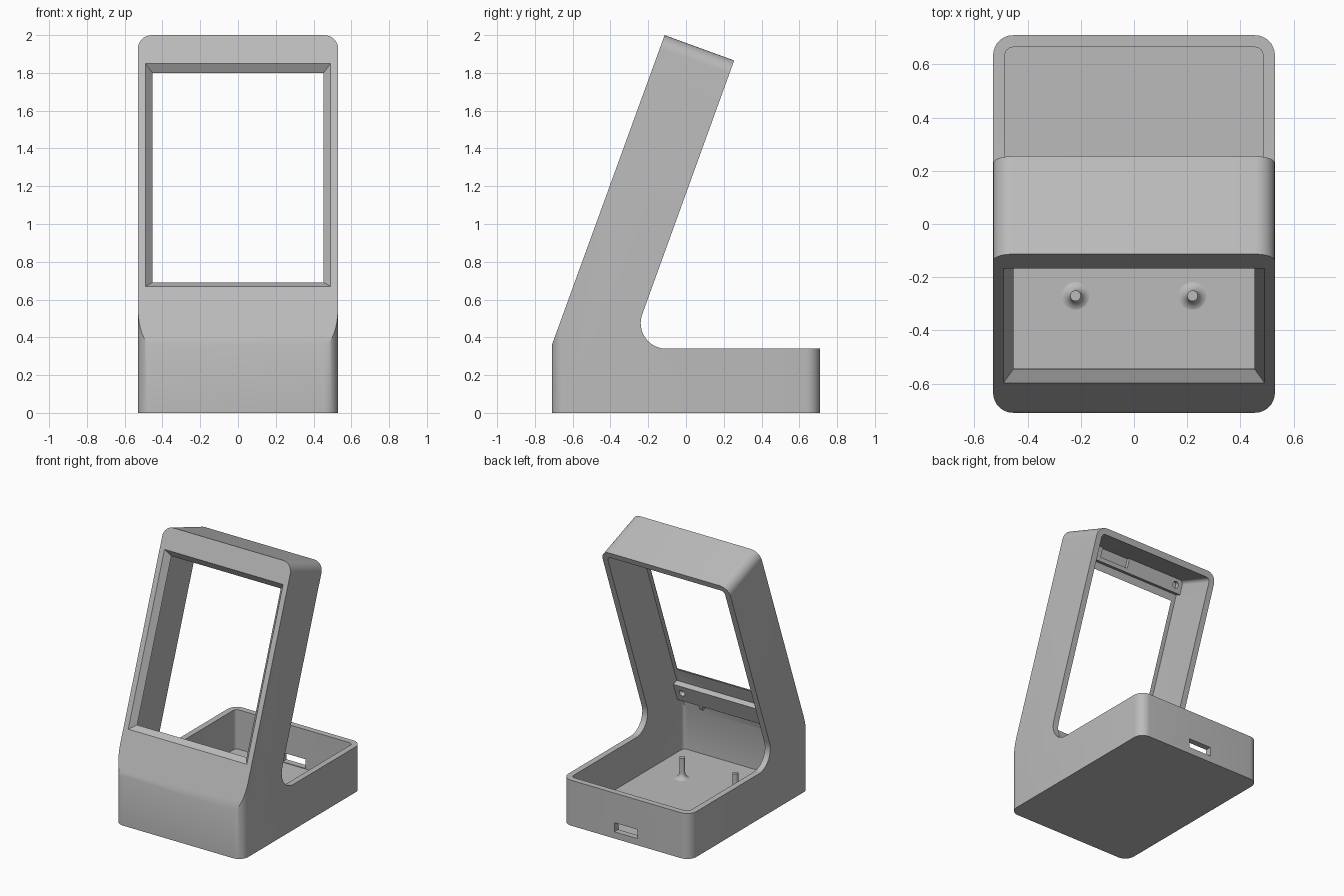
import bpy, bmesh, math
from mathutils import Matrix, Vector

cube = bpy.data.objects.get("Cube")
if cube:
    bpy.data.objects.remove(cube)

TILT = math.radians(20)
HALF_W, HALF_D, WALL, FRONT = 0.53, 0.71, 0.045, 0.042
RIM, KNEE, LENGTH = 0.34, 0.36, 1.745
# Tilted frame: local x across, y up the slope, z out of the front
SLOPE = Matrix.Translation((0, -HALF_D, KNEE)) @ Matrix.Rotation(math.pi / 2 - TILT, 4, 'X')

grey = bpy.data.materials.new("light grey plastic")
grey.use_nodes = True
grey.diffuse_color = (0.5, 0.5, 0.5, 1)
grey.node_tree.nodes["Principled BSDF"].inputs["Base Color"].default_value = (0.5, 0.5, 0.5, 1)


def finish(name, bm):
    bmesh.ops.recalc_face_normals(bm, faces=bm.faces)
    mesh = bpy.data.meshes.new(name)
    bm.to_mesh(mesh)
    bm.free()
    mesh.materials.append(grey)
    obj = bpy.data.objects.new(name, mesh)
    bpy.context.collection.objects.link(obj)
    return obj


def box(name, lo, hi, matrix=Matrix(), shrink=0):
    """Box between two corners; shrink narrows its low-z end."""
    bm = bmesh.new()
    bmesh.ops.create_cube(bm, size=1)
    lo, hi = Vector(lo), Vector(hi)
    for v in bm.verts:
        inset = shrink if v.co.z < 0 else 0
        side = [math.copysign(inset, c) for c in v.co.xy]
        v.co = [(a + b) / 2 + c * (b - a) for a, b, c in zip(lo, hi, v.co)]
        v.co.x -= side[0]
        v.co.y -= side[1]
    bm.transform(matrix)
    return finish(name, bm)


def rod(name, x, s, radius):
    bm = bmesh.new()
    bmesh.ops.create_cone(bm, cap_ends=True, segments=24, radius1=radius, radius2=radius, depth=0.06,
                          matrix=SLOPE @ Matrix.Translation((x, s, -0.085)))
    return finish(name, bm)


def body(name, profile, half_width, top_edge, radius, depth):
    """Side profile extruded across, corners rounded, front sliced along the slope."""
    bm = bmesh.new()
    face = bm.faces.new([bm.verts.new((-half_width, y, z)) for y, z in profile])
    new = bmesh.ops.extrude_face_region(bm, geom=[face])["geom"]
    bmesh.ops.translate(bm, vec=(2 * half_width, 0, 0),
                        verts=[g for g in new if isinstance(g, bmesh.types.BMVert)])
    reach = max(p[0] for p in profile)

    def rounded(edge):
        a, b = (v.co for v in edge.verts)
        if abs(a.x - b.x) > 0.01:
            return False
        upright = abs(a.y - b.y) < 1e-4 and abs(abs(a.y) - reach) < 1e-4
        return upright or all(any((Vector(p) - c.yz).length < 1e-4 for p in top_edge) for c in (a, b))

    bmesh.ops.bevel(bm, geom=[e for e in bm.edges if rounded(e)], offset=radius,
                    segments=8, profile=0.5, affect='EDGES')
    bmesh.ops.bisect_plane(bm, geom=bm.verts[:] + bm.edges[:] + bm.faces[:],
                           plane_co=SLOPE @ Vector((0, 0, -depth)),
                           plane_no=SLOPE.to_3x3() @ Vector((0, 0, 1)), clear_outer=True)
    bmesh.ops.holes_fill(bm, edges=[e for e in bm.edges if e.is_boundary], sides=0)
    return finish(name, bm)


def cut(target, *cutters):
    bpy.context.view_layer.objects.active = target
    for cutter in cutters:
        mod = target.modifiers.new("cut", 'BOOLEAN')
        mod.operation, mod.solver, mod.object = 'DIFFERENCE', 'EXACT', cutter
        bpy.ops.object.modifier_apply(modifier=mod.name)
        bpy.data.objects.remove(cutter)


def top_line(s, y):
    """Point at depth y on the line square to the slope at length s."""
    p = SLOPE @ Vector((0, s, 0))
    return (y, p.z - (y - p.y) * math.tan(TILT))


# Outer body, with a round inside bend where stand meets base
BEND = 0.135
bend = [(-0.105 + BEND * math.cos(a), RIM + BEND + BEND * math.sin(a))
        for a in (-math.pi / 2 - i * (math.pi / 2 + TILT) / 12 for i in range(13))]
top = [top_line(LENGTH, 0.255), top_line(LENGTH, -HALF_D)]
case = body("case", [(-HALF_D, 0), (HALF_D, 0), (HALF_D, RIM)] + bend + top, HALF_W, top, 0.075, 0)

# Hollow inside, open at the back and over the base
IN = HALF_D - WALL
top = [top_line(LENGTH - WALL, IN), top_line(LENGTH - WALL, -IN)]
hollow = body("hollow", [(-IN, WALL), (IN, WALL)] + top, HALF_W - WALL, top, 0.03, FRONT)

# Screen window with sloping edges, and cable slot in the back wall
window = box("window", (-0.5, 0.32, -0.062), (0.5, 1.595, 0.01), SLOPE, 0.065)
slot = box("slot", (-0.095, 0.6, 0.05), (0.095, 0.8, 0.118))
cut(case, hollow, window, slot)

# Screen mounting bars inside the front wall, with screw holes
EDGE = HALF_W - WALL + 0.005
for name, low, high, hole in (("lower_bar", 0.115, 0.255, 0.19), ("upper_bar", 1.6, 1.705, 1.655)):
    bar = box(name, (-EDGE, low, -0.085), (EDGE, high, -0.035), SLOPE)
    cut(bar, *[rod("hole", side * 0.43, hole, 0.024) for side in (-1, 1)])
    if name == "upper_bar":
        cut(bar, box("notch", (0, 1.63, -0.1), (0.24, 1.72, -0.06), SLOPE))
box("lower_bar_tab", (0.28, 0.08, -0.085), (0.31, 0.13, -0.035), SLOPE)

# Board posts with flared feet
for name, x in (("left_post", 0.22), ("right_post", -0.22)):
    bm = bmesh.new()
    foot = [(0.02 + 0.045 * (1 - math.sin(a)), WALL - 0.002 + 0.045 * (1 - math.cos(a)))
            for a in (i * math.pi / 12 for i in range(7))]
    outline = [bm.verts.new((r, 0, z)) for r, z in foot + [(0.02, 0.2), (0, 0.2)]]
    edges = [bm.edges.new(pair) for pair in zip(outline, outline[1:])]
    bmesh.ops.spin(bm, geom=outline + edges, cent=(0, 0, 0), axis=(0, 0, 1), angle=2 * math.pi, steps=24)
    bmesh.ops.remove_doubles(bm, verts=bm.verts, dist=1e-5)
    bm.transform(Matrix.Translation((x, -0.27, 0)))
    finish(name, bm)

# Smooth rounded surfaces, keep edges sharp
for obj in bpy.context.scene.objects:
    obj.select_set(obj.type == 'MESH')
bpy.context.view_layer.objects.active = case
bpy.ops.object.shade_smooth_by_angle(angle=math.radians(30))
